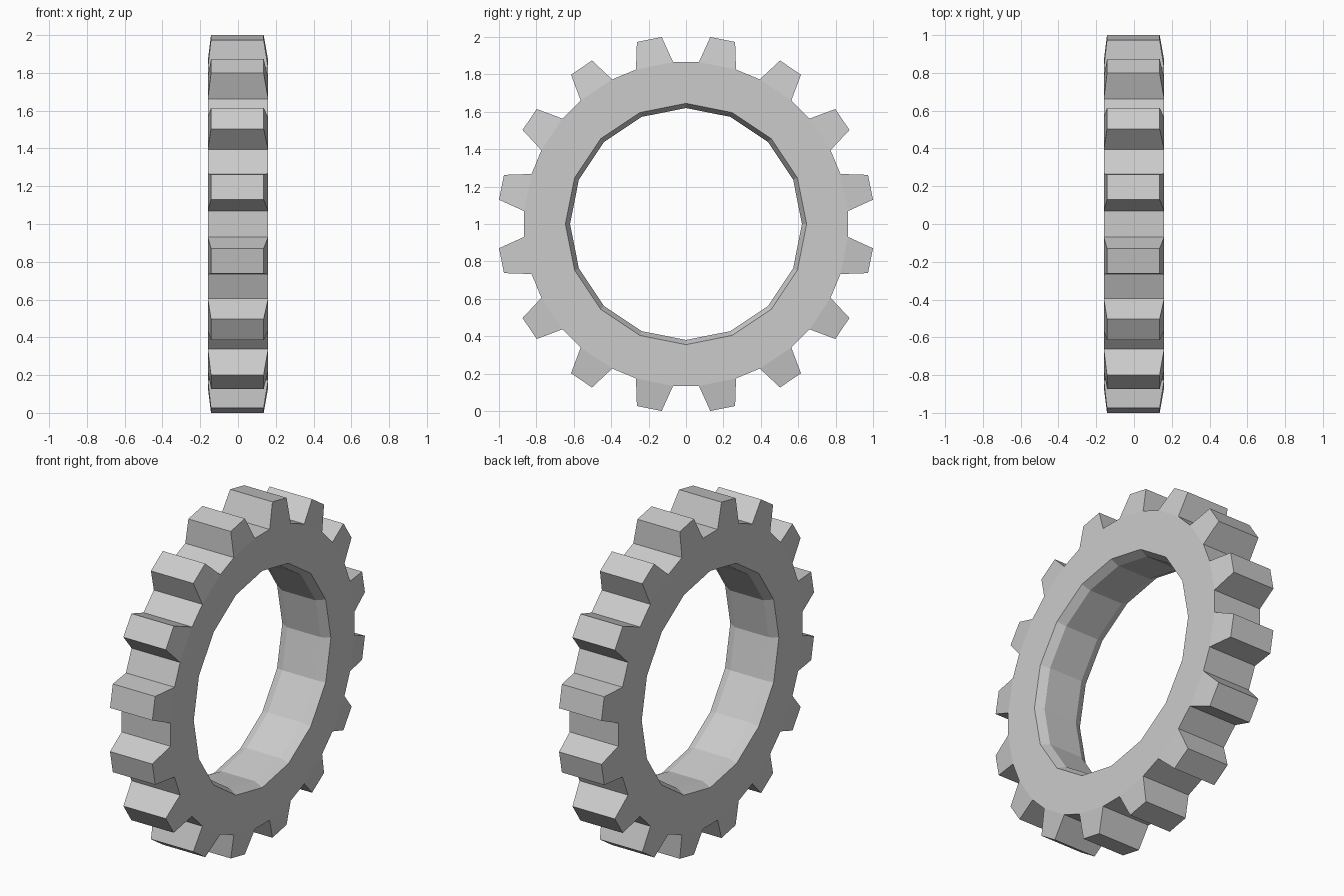
import bpy, bmesh
from math import sin, cos, radians

if "Cube" in bpy.data.objects:
    bpy.data.objects.remove(bpy.data.objects["Cube"])

N = 16                      # teeth, and sides of the bore
STEP = 360 / N
R_ROOT, R_TIP = 0.868, 1.008
R_RIM, R_BORE = 0.645, 0.62
X_FACE, X_BORE = 0.16, 0.11
TIP_NEG, TIP_POS = -0.143, 0.136
ROOT_HALF, TIP_HALF = 6.7, 3.85

bm = bmesh.new()


def vert(x, r, deg):
    a = radians(deg)
    return bm.verts.new((x, r * cos(a), 1 + r * sin(a)))


def ring(x, r, offset=0):
    return [vert(x, r, k * STEP + offset) for k in range(N)]


valley = STEP / 2 - ROOT_HALF
tip = STEP / 2 - TIP_HALF
sides = []
for x, xt in ((-X_FACE, TIP_NEG), (X_FACE, TIP_POS)):
    sides.append(dict(
        a=ring(x, R_ROOT, -valley), b=ring(x, R_ROOT, valley),
        ta=ring(xt, R_TIP, tip), tb=ring(xt, R_TIP, STEP - tip),
        rim=ring(x, R_RIM), bore=ring(X_BORE if x > 0 else -X_BORE, R_BORE)))

L, R = sides
for k in range(N):
    n = (k + 1) % N
    for s in sides:
        # flat side of the ring, tapered tooth end and bore chamfer
        bm.faces.new((s['rim'][k], s['a'][k], s['b'][k]))
        bm.faces.new((s['rim'][k], s['b'][k], s['a'][n], s['rim'][n]))
        bm.faces.new((s['b'][k], s['ta'][k], s['tb'][k], s['a'][n]))
        bm.faces.new((s['rim'][k], s['rim'][n], s['bore'][n], s['bore'][k]))
    # valley floor, two tooth flanks, tooth tip and bore wall
    outline = ((('a', k), ('b', k)), (('b', k), ('ta', k)),
               (('ta', k), ('tb', k)), (('tb', k), ('a', n)),
               (('bore', k), ('bore', n)))
    for (p, i), (q, j) in outline:
        bm.faces.new((L[p][i], L[q][j], R[q][j], R[p][i]))

bmesh.ops.recalc_face_normals(bm, faces=bm.faces[:])
mesh = bpy.data.meshes.new("gear_ring")
bm.to_mesh(mesh)
bm.free()
gear = bpy.data.objects.new("gear_ring", mesh)
bpy.context.collection.objects.link(gear)
